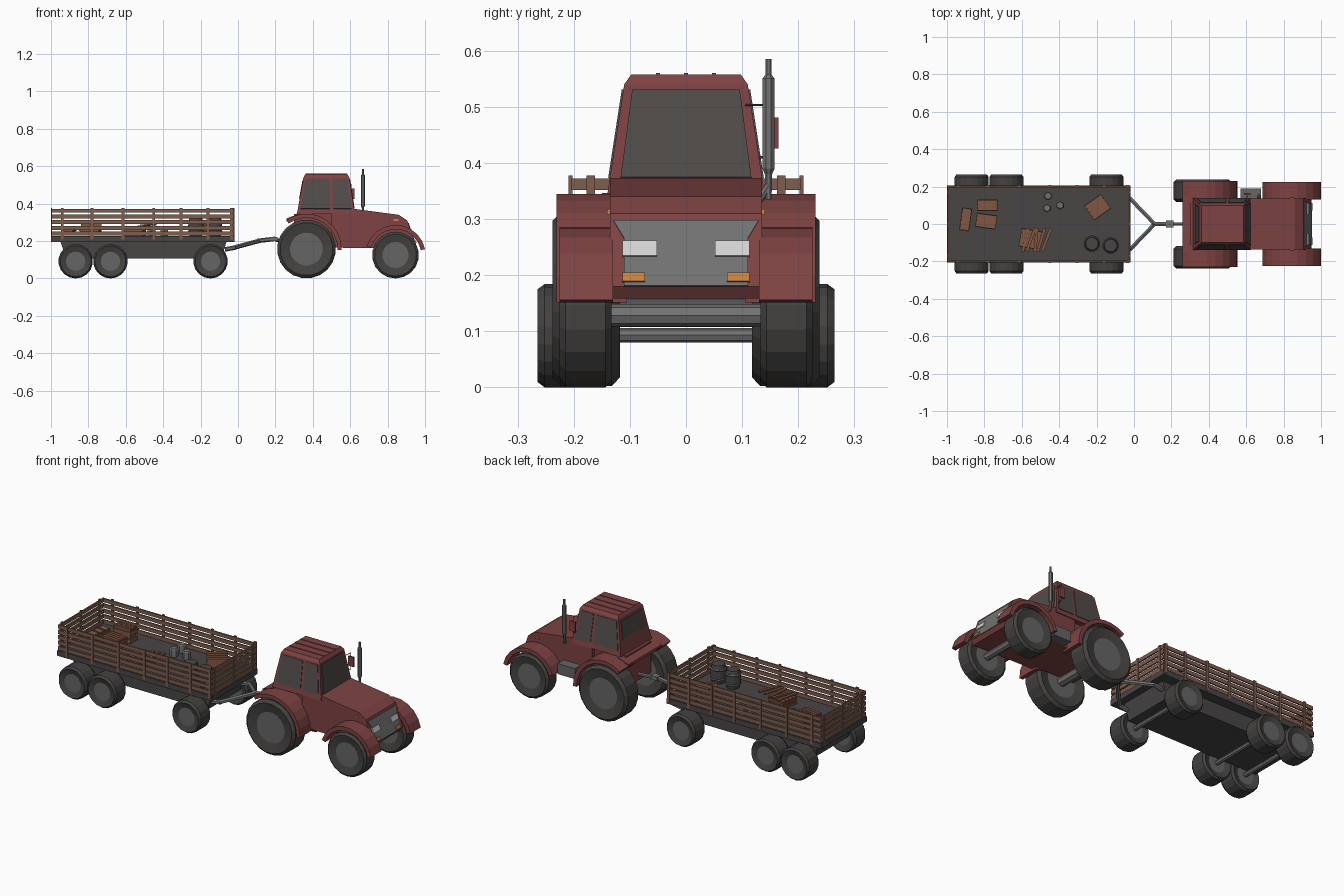
import bpy, bmesh, math, random
from mathutils import Vector, Matrix

if "Cube" in bpy.data.objects:
    bpy.data.objects.remove(bpy.data.objects["Cube"], do_unlink=True)
random.seed(4)


def material(name, r, g, b):
    m = bpy.data.materials.new(name)
    m.use_nodes = True
    m.diffuse_color = (r, g, b, 1)
    m.node_tree.nodes["Principled BSDF"].inputs["Base Color"].default_value = (r, g, b, 1)
    return m


RED = material("faded red", .21, .055, .056)
TYRE = material("tyre rubber", .058, .055, .053)
GLASS = material("dark glass", .08, .073, .07)
BED = material("bed steel", .065, .06, .06)
METAL = material("grey metal", .17, .17, .17)
RIM = material("rim grey", .13, .13, .13)
LAMP = material("lamp white", .65, .65, .65)
ORANGE = material("signal orange", .6, .22, .05)
WOOD = material("plank wood", .21, .11, .078)
CRATE = material("crate wood", .22, .095, .055)


def finish(name, bm, mat):
    bmesh.ops.recalc_face_normals(bm, faces=bm.faces)
    me = bpy.data.meshes.new(name)
    bm.to_mesh(me)
    bm.free()
    me.materials.append(mat)
    ob = bpy.data.objects.new(name, me)
    bpy.context.collection.objects.link(ob)
    return ob


def hull(name, pts, mat):
    bm = bmesh.new()
    for p in pts:
        bm.verts.new(p)
    bmesh.ops.convex_hull(bm, input=bm.verts)
    bmesh.ops.dissolve_limit(bm, angle_limit=.01, verts=bm.verts, edges=bm.edges)
    return finish(name, bm, mat)


def box(name, c, size, mat, turn=0):
    bm = bmesh.new()
    bmesh.ops.create_cube(bm, size=1)
    bmesh.ops.scale(bm, vec=size, verts=bm.verts)
    bmesh.ops.transform(bm, verts=bm.verts,
                        matrix=Matrix.Translation(c) @ Matrix.Rotation(turn, 4, 'Z'))
    return finish(name, bm, mat)


def prism(name, profile, y0, y1, mat):
    """Extrude an x-z outline along y."""
    bm = bmesh.new()
    f = bm.faces.new([bm.verts.new((x, y0, z)) for x, z in profile])
    new = bmesh.ops.extrude_face_region(bm, geom=[f])["geom"]
    bmesh.ops.translate(bm, vec=(0, y1 - y0, 0),
                        verts=[v for v in new if isinstance(v, bmesh.types.BMVert)])
    return finish(name, bm, mat)


def lathe(name, profile, c, sides, mat, axis='Y', closed=False):
    """Revolve (radius, offset) points about an axis."""
    bm = bmesh.new()
    rings = []
    for r, h in profile:
        ring = []
        for i in range(sides):
            a = 2 * math.pi * (i + .5) / sides
            u, v = r * math.cos(a), r * math.sin(a)
            ring.append(bm.verts.new(Vector(c) + Vector((u, h, v) if axis == 'Y' else (u, v, h))))
        rings.append(ring)
    pairs = list(zip(rings, rings[1:])) + ([(rings[-1], rings[0])] if closed else [])
    for p, q in pairs:
        for i in range(sides):
            j = (i + 1) % sides
            bm.faces.new((p[i], p[j], q[j], q[i]))
    if not closed:
        bm.faces.new(rings[0])
        bm.faces.new(rings[-1])
    return finish(name, bm, mat)


def rod(name, a, b, r, mat, sides=8):
    a, b = Vector(a), Vector(b)
    bm = bmesh.new()
    m = Matrix.Translation((a + b) / 2) @ (b - a).to_track_quat('Z', 'Y').to_matrix().to_4x4()
    bmesh.ops.create_cone(bm, cap_ends=True, segments=sides, radius1=r, radius2=r,
                          depth=(b - a).length, matrix=m)
    return finish(name, bm, mat)


def plate(name, quad, u0, u1, v0, v1, mat, lift=.003, flare=0):
    """Thin plate on part of a quad given as bottom pair, then top pair."""
    a, b, c, d = map(Vector, quad)
    n = (b - a).cross(c - a).normalized()
    at = lambda u, v: a.lerp(b, u).lerp(c.lerp(d, u), v)
    pts = [at(u0, v0), at(u1, v0), at(u0 - flare, v1), at(u1 + flare, v1)]
    return hull(name, [p + n * k for p in pts for k in (-.002, lift)], mat)


def wheel(name, x, y, r, w, sides):
    lathe(name + "_tyre", [(.54 * r, -.4 * w), (.9 * r, -.5 * w), (r, -.38 * w), (r, .38 * w),
                           (.9 * r, .5 * w), (.54 * r, .4 * w)], (x, y, r), sides, TYRE, closed=True)
    lathe(name + "_rim", [(.56 * r, -.41 * w), (.46 * r, -.3 * w), (.46 * r, .3 * w),
                          (.56 * r, .41 * w)], (x, y, r), sides, RIM)
    lathe(name + "_hub", [(.2 * r, -.4 * w), (.27 * r, -.28 * w), (.27 * r, .28 * w),
                          (.2 * r, .4 * w)], (x, y, r), 10, METAL)


def fender(name, cx, cz, r_in, r_out, a0, a1, y0, y1):
    angles = [math.radians(a0 + (a1 - a0) * i / 9) for i in range(10)]
    arc = lambda r: [(cx + r * math.cos(a), cz + r * math.sin(a)) for a in angles]
    prism(name, arc(r_out) + arc(r_in)[::-1], y0, y1, RED)


# Tractor body, tapered nose and rear shelf
prism("rear_body", [(.3, .165), (.3, .345), (.56, .36), (.56, .165)], -.112, .112, RED)
prism("hood", [(.5, .165), (.5, .35), (.62, .372), (.86, .34), (.905, .31), (.95, .18), (.935, .158)],
      -.135, .135, RED)
hull("rear_shelf", [(x, y, z + k) for x, z in ((.26, .305), (.33, .33)) for y in (-.15, .15)
                    for k in (0, .016)], RED)
nose = [(.95, -.135, .18), (.95, .135, .18), (.905, -.135, .31), (.905, .135, .31)]
plate("grille", nose, .09, .91, 0, .66, METAL)
plate("grille_top", nose, .09, .91, .66, .9, METAL, flare=.07)
for s, u in (("right", 0), ("left", 1)):
    span = lambda p, q: (p, q) if not u else (1 - q, 1 - p)
    plate(s + "_headlight", nose, *span(.08, .31), .4, .61, LAMP, .008)
    plate(s + "_indicator", nose, *span(.08, .23), .05, .17, ORANGE, .008)
    box(s + "_side_marker", (.845, (2 * u - 1) * .137, .313), (.025, .008, .01), ORANGE)

# Cab with windows
levels = [(.345, .315, .625, .14), (.54, .35, .595, .11), (.557, .36, .585, .098)]
hull("cab", [(x, y, z) for z, x0, x1, h in levels for x in (x0, x1) for y in (-h, h)], RED)
(zb, xb0, xb1, hb), (zt, xt0, xt1, ht) = levels[:2]
front = [(xb1, -hb, zb), (xb1, hb, zb), (xt1, -ht, zt), (xt1, ht, zt)]
back = [(xb0, hb, zb), (xb0, -hb, zb), (xt0, ht, zt), (xt0, -ht, zt)]
right = [(xb0, -hb, zb), (xb1, -hb, zb), (xt0, -ht, zt), (xt1, -ht, zt)]
left = [(xb1, hb, zb), (xb0, hb, zb), (xt1, ht, zt), (xt0, ht, zt)]
plate("windshield", front, .07, .93, .15, .95, GLASS)
plate("rear_window", back, .09, .91, .42, .92, GLASS)
plate("right_rear_window", right, .05, .57, .14, .95, GLASS)
plate("right_door_window", right, .63, .95, .14, .95, GLASS)
plate("left_rear_window", left, .43, .95, .14, .95, GLASS)
plate("left_door_window", left, .05, .37, .14, .95, GLASS)
for y in (-.05, 0, .05):
    box("roof_rib", (.472, y, .557), (.22, .007, .006), RED)

# Exhaust, mirror and side tank
lathe("exhaust", [(.006, .335), (.007, .38), (.012, .39), (.012, .55), (.006, .557), (.006, .585)],
      (.668, .147, 0), 8, METAL, 'Z')
rod("exhaust_elbow", (.668, .125, .325), (.668, .147, .36), .007, METAL)
for z in (.41, .503):
    rod("mirror_arm", (.6, .105, z), (.605, .155, z), .002, BED, 6)
rod("mirror_post", (.605, .155, .408), (.605, .155, .505), .002, BED, 6)
box("mirror", (.605, .16, .453), (.035, .01, .055), RED)
box("side_tank", (.625, .16, .2), (.11, .06, .06), RIM)

# Tractor wheels, fenders and axles
for side, s in (("right", -1), ("left", 1)):
    wheel(side + "_rear_wheel", .366, s * .178, .157, .12, 20)
    wheel(side + "_front_wheel", .842, s * .179, .125, .093, 18)
    fender(side + "_rear_fender", .366, .158, .166, .188, -2, 125, s * .105, s * .231)
    fender(side + "_front_fender", .842, .125, .138, .161, 11, 163, s * .13, s * .225)
rod("rear_axle", (.366, -.15, .157), (.366, .15, .157), .028, METAL)
rod("front_axle", (.842, -.16, .128), (.842, .16, .128), .02, METAL)

# Trailer bed, chassis and running gear
box("trailer_bed", (-.51, 0, .211), (.98, .414, .03), BED)
hull("trailer_chassis", [(x, y, z) for z, x0, x1 in ((.107, -.92, -.09), (.2, -.95, -.06))
                         for x in (x0, x1) for y in (-.15, .15)], BED)
for x in (-.868, -.682, -.147):
    rod("trailer_axle", (x, -.2, .093), (x, .2, .093), .013, METAL)
    for s in (-1, 1):
        wheel("trailer_wheel", x, s * .212, .092, .105, 18)

# Drawbar and coupler
for s in (-1, 1):
    rod("drawbar_arm", (-.07, s * .135, .155), (-.015, s * .135, .165), .012, METAL, 6)
    rod("drawbar_arm", (-.02, s * .135, .165), (.11, 0, .2), .012, METAL, 6)
rod("drawbar", (.1, 0, .2), (.2, 0, .212), .012, METAL, 6)
box("coupler", (.19, 0, .211), (.04, .035, .022), METAL)
rod("tow_bar", (.2, 0, .205), (.32, 0, .2), .01, METAL, 6)

# Slatted fence
for i in range(5):
    z = .24 + i * .0305
    for s in (-1, 1):
        box("side_slat", (-.51, s * .2, z), (.975, .008, .021), WOOD)
        box("end_slat", (-.51 + s * .483, 0, z), (.008, .4, .021), WOOD)
for s in (-1, 1):
    for x in (-.94, -.78, -.615, -.45, -.305, -.16, -.035):
        box("side_post", (x, s * .206, .292), (.015, .007, .17), WOOD)
    for y in (-.17, 0, .17):
        box("end_post", (-.51 + s * .487, y, .292), (.006, .015, .17), WOOD)


# Cargo
def crate(x, y, w, d, h, turn, boards=4, z=.226):
    rot = Matrix.Rotation(turn, 3, 'Z')
    place = lambda a, b, c: Vector((x, y, z + c)) + rot @ Vector((a, b, 0))
    box("crate_core", place(0, 0, h / 2), (w * .9, d * .9, h * .9), CRATE, turn)
    for i in range(boards):
        off = (i + .5) / boards - .5
        box("crate_board", place(0, off * d, h), (w, d / boards * .8, .008), CRATE, turn)
    for s in (-1, 1):
        for k in (.2, .7):
            box("crate_side", place(0, s * d * .46, h * k), (w, .008, h * .3), CRATE, turn)
            box("crate_end", place(s * w * .46, 0, h * k), (.008, d, h * .3), CRATE, turn)


crate(-.195, .09, .11, .095, .07, math.radians(35))
crate(-.9, .025, .05, .125, .05, math.radians(-8), 3)
crate(-.785, .1, .11, .06, .08, 0)
crate(-.79, .015, .11, .075, .05, math.radians(-8))
crate(-.555, -.08, .11, .1, .04, math.radians(-10))
for i in range(5):
    box("loose_plank", (-.58 + i * .028, -.085, .272 + i * .004), (.016, .13, .008), CRATE,
        math.radians(random.uniform(-25, 25)))
for x, y in ((-.225, -.105), (-.125, -.115)):
    lathe("barrel", [(.034, .226), (.042, .26), (.042, .295), (.034, .33)], (x, y, 0), 12, BED, 'Z')
    for z in (.245, .3):
        lathe("barrel_band", [(.041, z), (.044, z + .005), (.041, z + .012)], (x, y, 0), 12, RIM, 'Z')
for x, y in ((-.46, .15), (-.465, .085), (-.395, .1)):
    lathe("canister", [(.023, .226), (.023, .265), (.018, .272)], (x, y, 0), 6, METAL, 'Z')
